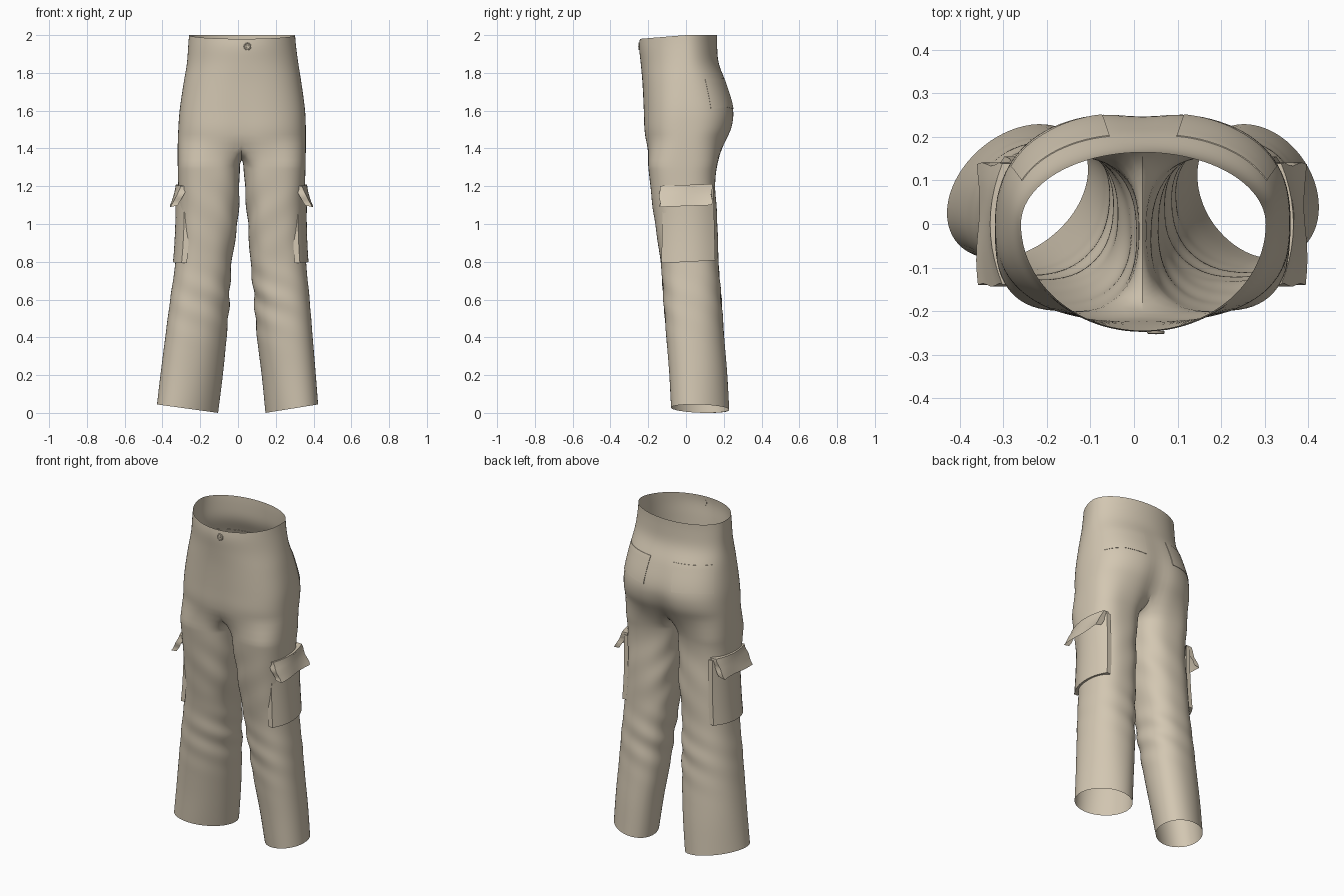
import bpy, bmesh, math
from mathutils import Vector, Matrix

if "Cube" in bpy.data.objects:
    bpy.data.objects.remove(bpy.data.objects["Cube"])

cloth = bpy.data.materials.new("khaki cloth")
cloth.diffuse_color = (0.65, 0.57, 0.445, 1)
cloth.use_nodes = True
cloth.node_tree.nodes["Principled BSDF"].inputs["Base Color"].default_value = cloth.diffuse_color
CX = 0.02                      # centre line of the garment

# z, left x, right x, front y, back y, roundness, cleft depth
SEAT = [(1.44, -.320, .360, -.216, .215, 2.6, .030),
        (1.50, -.317, .360, -.224, .245, 2.6, .024),
        (1.60, -.310, .356, -.226, .257, 2.5, .012),
        (1.75, -.288, .336, -.232, .215, 2.3, .004),
        (1.85, -.271, .320, -.240, .173, 2.1, 0),
        (1.95, -.264, .307, -.249, .165, 2.0, 0),
        (2.00, -.260, .303, -.245, .165, 2.0, 0)]
# z, left inner, left outer, right inner, right outer, front y, back y, roundness
LEG = [(0.0, -.105, -.430, .145, .425, -.080, .230, 2.0),
       (0.2, -.080, -.409, .125, .411, -.090, .219, 2.1),
       (0.4, -.060, -.386, .100, .396, -.105, .203, 2.2),
       (0.6, -.045, -.360, .085, .380, -.120, .188, 2.3),
       (0.8, -.033, -.332, .066, .361, -.135, .173, 2.4),
       (1.0, -.002, -.320, .052, .352, -.165, .168, 2.4),
       (1.2, .008, -.318, .036, .355, -.190, .156, 2.5),
       (1.32, .010, -.320, .028, .359, -.202, .168, 2.7),
       (1.44, .012, -.320, .022, .360, -.214, .215, 2.8)]


def sample(table, z):
    """Smooth lookup of a profile table at height z."""
    i = max(k for k in range(len(table) - 1) if k == 0 or table[k][0] <= z)
    p1, p2 = table[i], table[i + 1]
    p0, p3 = table[max(i - 1, 0)], table[min(i + 2, len(table) - 1)]
    h = p2[0] - p1[0]
    t = (z - p1[0]) / h
    out = []
    for a, b, c, d in zip(p0[1:], p1[1:], p2[1:], p3[1:]):
        m1 = (c - a) / (p2[0] - p0[0]) * h
        m2 = (d - b) / (p3[0] - p1[0]) * h
        out.append((2*t**3 - 3*t*t + 1)*b + (t**3 - 2*t*t + t)*m1
                   + (3*t*t - 2*t**3)*c + (t**3 - t*t)*m2)
    return out


def power(v, n):
    return math.copysign(abs(v) ** (2 / n), v) if abs(v) > 1e-9 else 0.0


def seat_point(s, a, z, off=0):
    """Point on the hips: side s, angle a from front (-90) to back (90)."""
    xl, xr, yf, yb, n, cleft = sample(SEAT, z)
    rx = (xr - CX if s > 0 else CX - xl) + off
    sn = math.sin(math.radians(a))
    x = s * rx * power(math.cos(math.radians(a)), n)
    y = power(sn, n) * (yb + off if sn > 0 else off - yf)
    y -= cleft * math.exp(-(x / .055) ** 2) * (1 if sn > 0 else -.25) * abs(sn)
    dip = .02 * max(0, -sn) * max(0, (z - 1.85) / .15)
    return Vector((CX + x, y, z - dip))


def leg_point(s, a, z):
    """Point on a leg: angle 0 outside, 180 inside, with soft folds."""
    li, lo, ri, ro, yf, yb, n = sample(LEG, z)
    xi, xo = (ri, ro) if s > 0 else (li, lo)
    r = math.radians(a)
    inner = .5 - .5 * math.cos(r)
    knee = .006 * math.exp(-((z - .6) / .15) ** 2) * (.15 + .85 * inner)
    thigh = .004 * math.exp(-((z - 1.05) / .2) ** 2) * inner
    f = knee * math.sin(42 * z + 3 * r * s) + thigh * math.sin(30 * z - 4 * r)
    rx, ry = abs(xo - xi) / 2 + f, (yb - yf) / 2 + f
    # the hems are turned, so the outer side leans to the front
    skew = (.24 if s > 0 else .33) * max(0, 1 - z / .9)
    c = power(math.cos(r), n)
    x = (xi + xo) / 2 + s * rx * c
    y = (yf + yb) / 2 + ry * power(math.sin(r - skew), n)
    return Vector((x, y, z + .045 * (c + 1) / 2 * max(0, 1 - z / .4)))


def finish(name, bm, subsurf=0, angle=45):
    bmesh.ops.recalc_face_normals(bm, faces=bm.faces)
    me = bpy.data.meshes.new(name)
    bm.to_mesh(me)
    bm.free()
    ob = bpy.data.objects.new(name, me)
    bpy.context.collection.objects.link(ob)
    me.materials.append(cloth)
    if subsurf:
        m = ob.modifiers.new("smooth", 'SUBSURF')
        m.levels = m.render_levels = subsurf
    bpy.ops.object.select_all(action='DESELECT')
    ob.select_set(True)
    bpy.context.view_layer.objects.active = ob
    bpy.ops.object.shade_smooth_by_angle(angle=math.radians(angle))
    return ob


def skin(bm, rows, closed):
    vs = [[bm.verts.new(p) for p in row] for row in rows]
    for a, b in zip(vs, vs[1:]):
        n = len(a)
        for j in range(n if closed else n - 1):
            k = (j + 1) % n
            bm.faces.new((a[j], a[k], b[k], b[j]))


# Trousers: hips and two legs joined along a crotch seam
N, M = 24, 12
bm = bmesh.new()
for s in (1, -1):
    angles = [-90 + 180 * j / N for j in range(N + 1)]
    skin(bm, [[seat_point(s, a, 2 - .56 * i / 16) for a in angles]
              for i in range(17)], False)
    top = [seat_point(s, a, 1.44) for a in angles]
    front, back = top[0], top[-1]
    for k in range(1, M):
        p = back.lerp(front, k / M)
        p.z -= .095 * math.sin(math.pi * k / M) ** .6
        top.append(p)
    la = [-135 + 270 * j / N for j in range(N + 1)]
    la += [135 + 90 * k / M for k in range(1, M)]
    skin(bm, [top] + [[leg_point(s, a, 1.32 * (1 - i / 52)) for a in la]
                      for i in range(53)], True)
bmesh.ops.remove_doubles(bm, verts=bm.verts, dist=1e-4)
finish("trousers", bm, 1, 60)


def panel(name, func, nu, nv, angle=35):
    """Sheet from func(u, v) with an extra outer row of walls all round."""
    bm = bmesh.new()
    us = [(0, 1)] + [(i / nu, 0) for i in range(nu + 1)] + [(1, 1)]
    vs = [(0, 1)] + [(i / nv, 0) for i in range(nv + 1)] + [(1, 1)]
    skin(bm, [[func(u, v, wu, wv) for u, wu in us] for v, wv in vs], False)
    return finish(name, bm, 0, angle)


for s, side in ((1, "right"), (-1, "left")):
    def outer(z):
        p = sample(LEG, z)
        return p[3] if s > 0 else p[1]

    # Cargo pocket hugging the leg, with shallow walls
    def pocket(u, v, wu, wv):
        z = .80 + .40 * v + .015 * (u - .5) * (1 - v)
        y = -.13 + .008 * v + u * (.285 - .018 * v)
        x = outer(z) + s * (.012 - .046 * abs(2 * u - 1) ** 2.2)
        return Vector((x - s * (.028 if wu or wv else 0), y, z))
    panel(side + "_cargo_pocket", pocket, 12, 8)

    # Flared pocket flap, open at the bottom
    def flap(u, v, wu, wv):
        z = 1.095 + .112 * v + .01 * (u - .5)
        y = -.14 + .277 * u + .004 * math.sin(9 * v)
        x = outer(1.15) + s * (.012 + .028 * (1 - v) ** 1.3
                               - .028 * v * (2 * u - 1) ** 2
                               + .004 * math.sin(7 * u) * (1 - v))
        if wu or (wv and v > .5):
            x -= s * .038
            z += .008 * (1 - v)
        return Vector((x, y, z))
    panel(side + "_pocket_flap", flap, 10, 6)

    # Flush seat pocket at the back
    def seat_patch(u, v, wu, wv):
        z = 1.62 + .15 * v - .012 * (1 - v) * abs(2 * u - 1)
        return seat_point(s, 26 + 52 * u, z, -.004 if wu or wv else .0008)
    panel(side + "_seat_pocket", seat_patch, 24, 12, 60)

# Waist button: disc, raised rim and centre stud
bm = bmesh.new()
turn = Matrix.Translation((.05, -.245, 1.94)) @ Matrix.Rotation(math.pi / 2, 4, 'X')
profile = [(.020, 0), (.020, .005), (.018, .007), (.015, .007), (.013, .005),
           (.006, .005), (.005, .007), (.0005, .008)]
skin(bm, [[turn @ Vector((r * math.cos(t * math.pi / 12), r * math.sin(t * math.pi / 12), h))
           for t in range(24)] for r, h in profile], True)
finish("waist_button", bm, 0, 30)
